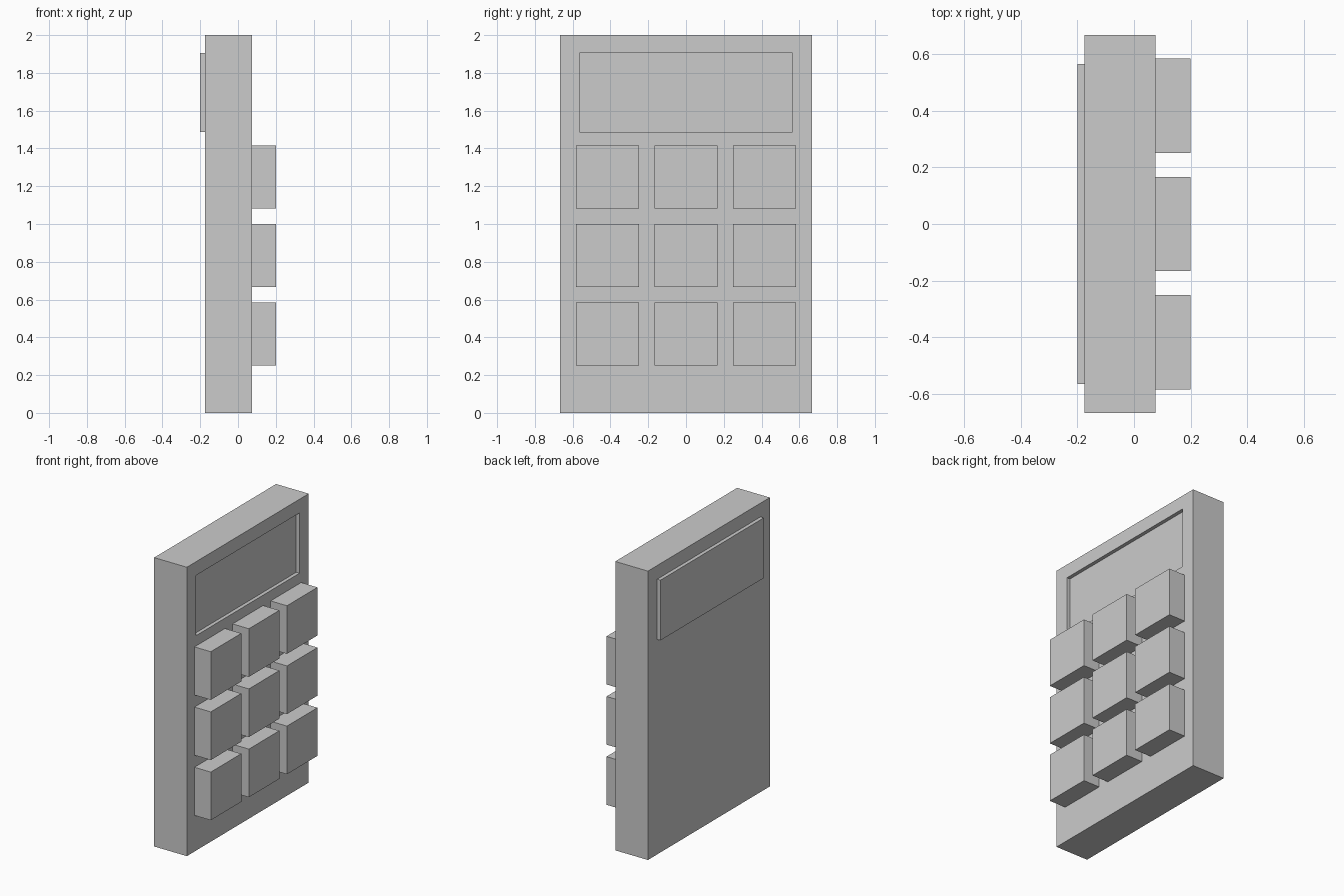
import bpy

if "Cube" in bpy.data.objects:
    bpy.data.objects.remove(bpy.data.objects["Cube"])

U = 1 / 12  # layout module: keys are 4 units wide with 1 unit gaps
BACK, FRONT = -0.175, 0.075
SCREEN_Y, SCREEN_Z = (-0.565, 0.565), (1.488, 1.905)


def box(name, xs, ys, zs):
    """Axis-aligned box from (min, max) ranges."""
    spans = (xs, ys, zs)
    bpy.ops.mesh.primitive_cube_add(size=1, location=[(a + b) / 2 for a, b in spans])
    ob = bpy.context.object
    ob.name = name
    ob.scale = [b - a for a, b in spans]
    bpy.ops.object.transform_apply(location=False, rotation=False, scale=True)
    return ob


# Slab body
body = box("body", (BACK, FRONT), (-8 * U, 8 * U), (0, 2))

# Shallow screen recess in the key side
cutter = box("screen_cutter", (FRONT - 0.025, FRONT + 0.1), SCREEN_Y, SCREEN_Z)
cutter.hide_render = True
cutter.hide_set(True)
cut = body.modifiers.new("screen_recess", 'BOOLEAN')
cut.operation = 'DIFFERENCE'
cut.solver = 'EXACT'
cut.object = cutter

# Matching raised panel on the back
box("back_panel", (BACK - 0.025, BACK), SCREEN_Y, SCREEN_Z)

# Three by three keypad
for row in range(3):
    for col in range(3):
        y = (-7 + 5 * col) * U
        z = (3 + 5 * row) * U
        box(f"key_{row + 1}_{col + 1}", (FRONT, 0.2), (y, y + 4 * U), (z, z + 4 * U))
